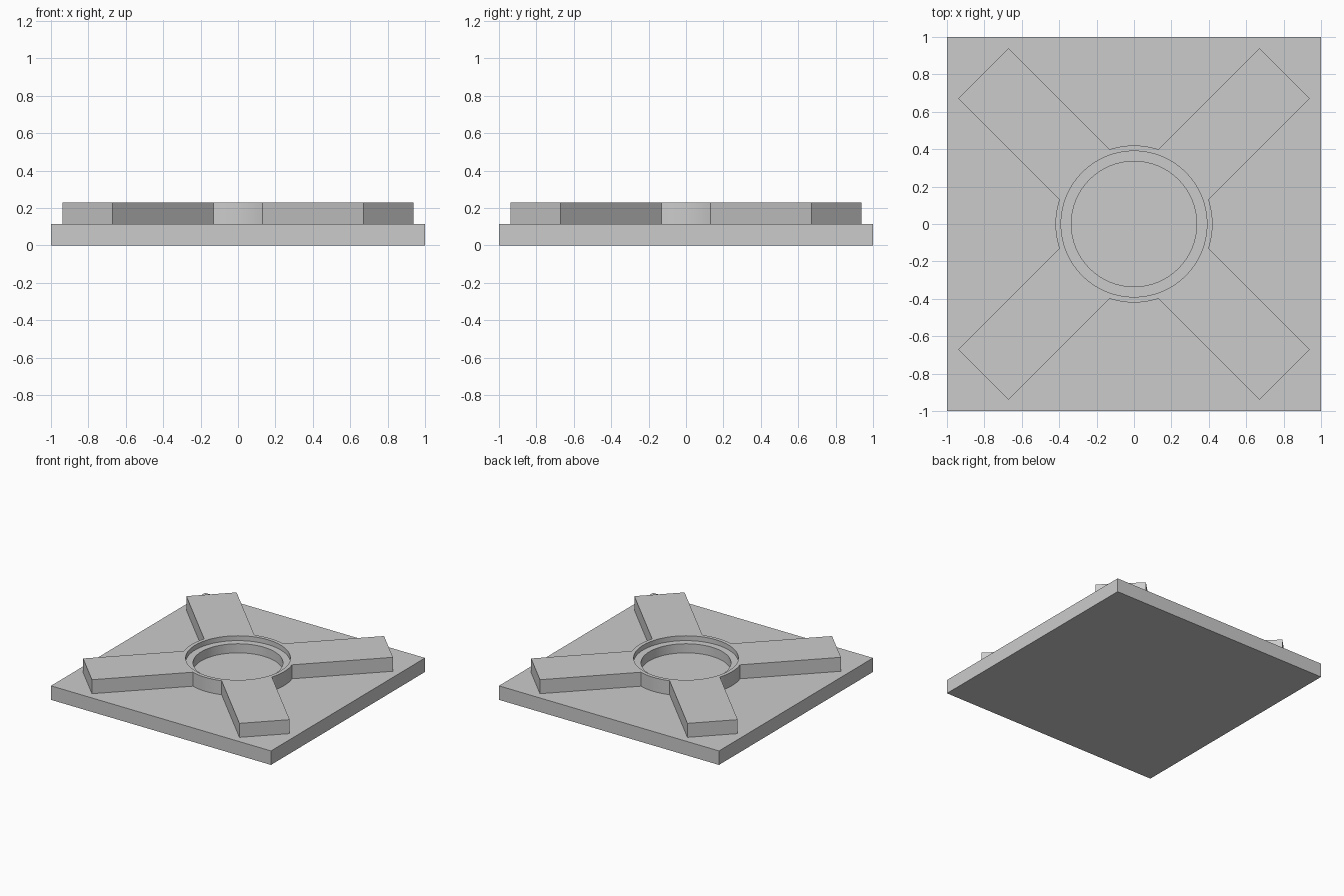
import bpy
import bmesh
from math import pi, sin, cos, asin, atan2, radians

cube = bpy.data.objects.get("Cube")
if cube:
    bpy.data.objects.remove(cube, do_unlink=True)

BASE_TOP, HUB_TOP, STEP = 0.115, 0.23, 0.19
HUB_R, UPPER_BORE, LOWER_BORE = 0.42, 0.39, 0.335
ARM_HALF, ARM_END = 0.19, 1.138

grey = bpy.data.materials.new("plain grey")
grey.use_nodes = True
colour = (0.6, 0.6, 0.6, 1)
grey.diffuse_color = colour
grey.node_tree.nodes["Principled BSDF"].inputs["Base Color"].default_value = colour


def add_object(name, bm):
    bmesh.ops.recalc_face_normals(bm, faces=bm.faces)
    mesh = bpy.data.meshes.new(name)
    bm.to_mesh(mesh)
    bm.free()
    mesh.materials.append(grey)
    obj = bpy.data.objects.new(name, mesh)
    bpy.context.collection.objects.link(obj)
    return obj


# Square base plate
bm = bmesh.new()
bmesh.ops.create_cube(bm, size=2)
for v in bm.verts:
    v.co.z = BASE_TOP if v.co.z > 0 else 0
add_object("base_plate", bm)


# Hub with four diagonal arms and a stepped bore, lofted between loops
def outline_radius(angle):
    """Distance to the edge of the hub and arms in a given direction."""
    fold = abs(angle % (pi / 2) - pi / 4)
    arm = min(ARM_END / cos(fold), ARM_HALF / max(sin(fold), 1e-6))
    return max(HUB_R, arm)


corners = [radians(45 + 90 * i) + side * a
           for i in range(4) for side in (-1, 1)
           for a in (atan2(ARM_HALF, ARM_END), asin(ARM_HALF / HUB_R))]
even = [2 * pi * i / 96 for i in range(96)]
angles = sorted(corners + [a for a in even
                           if all(abs(a - c) > 0.01 for c in corners)])

loops = [(outline_radius, BASE_TOP), (outline_radius, HUB_TOP),
         (lambda a: UPPER_BORE, HUB_TOP), (lambda a: UPPER_BORE, STEP),
         (lambda a: LOWER_BORE, STEP), (lambda a: LOWER_BORE, BASE_TOP)]
bm = bmesh.new()
rings = [[bm.verts.new((r(a) * cos(a), r(a) * sin(a), z)) for a in angles]
         for r, z in loops]
for low, high in zip(rings, rings[1:]):
    for i in range(len(angles)):
        bm.faces.new((low[i - 1], low[i], high[i], high[i - 1]))
# Open underneath, so orient by the upward-facing top
hub = add_object("hub_with_arms", bm)
if max(hub.data.polygons, key=lambda p: p.center.z).normal.z < 0:
    hub.data.flip_normals()

# Smooth round walls, sharp corners
bpy.ops.object.select_all(action="DESELECT")
hub.select_set(True)
bpy.context.view_layer.objects.active = hub
bpy.ops.object.shade_smooth_by_angle(angle=radians(20))
